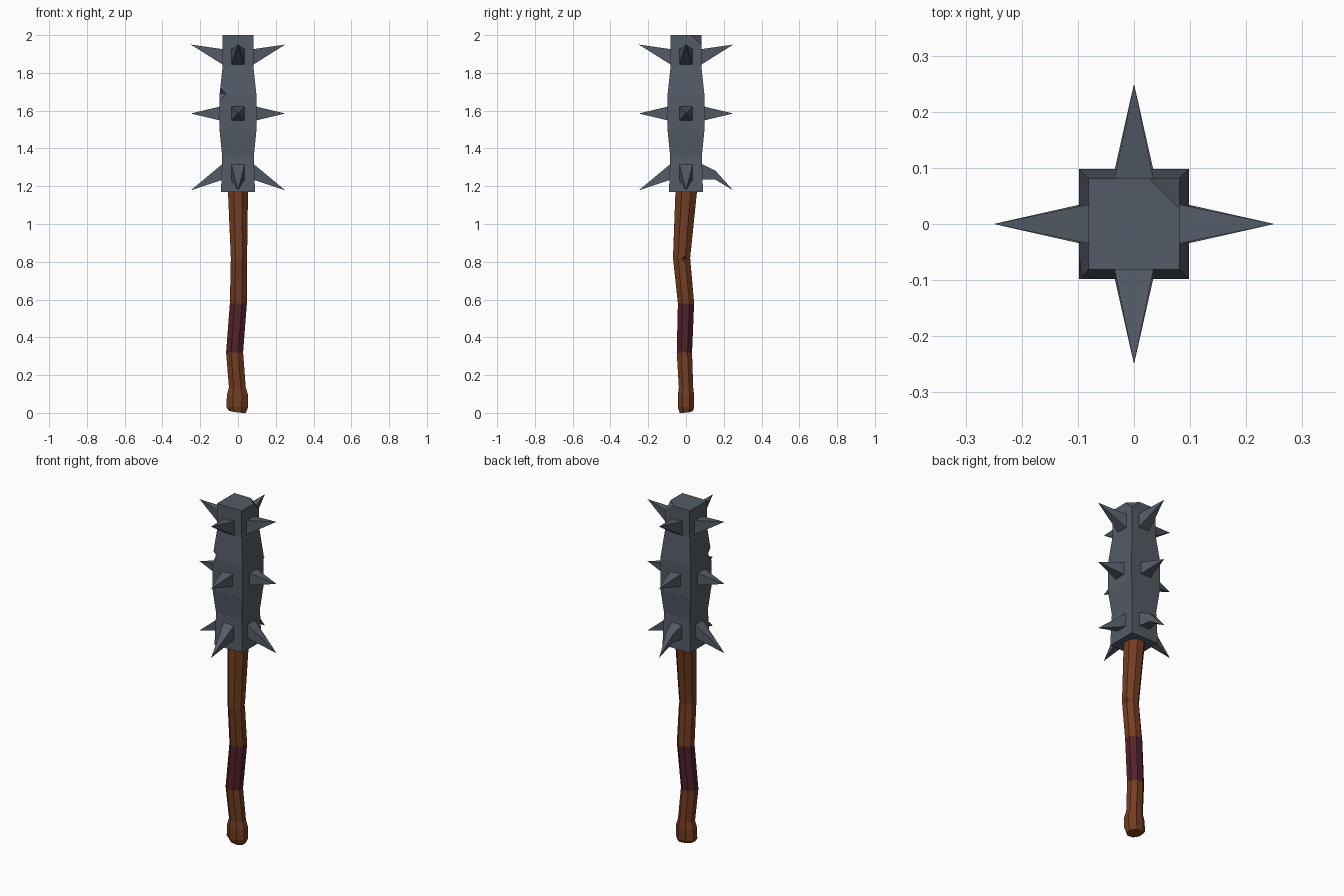
import bpy, bmesh, math
from mathutils import Vector

if "Cube" in bpy.data.objects:
    bpy.data.objects.remove(bpy.data.objects["Cube"])


def material(name, rgb):
    m = bpy.data.materials.new(name)
    m.diffuse_color = (*rgb, 1)
    m.use_nodes = True
    m.node_tree.nodes["Principled BSDF"].inputs["Base Color"].default_value = m.diffuse_color
    return m


WOOD = material("brown wood", (0.175, 0.047, 0.015))
WRAP = material("burgundy wrap", (0.085, 0.016, 0.022))
IRON = material("dark iron", (0.088, 0.105, 0.132))


def finish(bm, name, *mats):
    bmesh.ops.recalc_face_normals(bm, faces=bm.faces[:])
    me = bpy.data.meshes.new(name)
    bm.to_mesh(me)
    bm.free()
    for m in mats:
        me.materials.append(m)
    ob = bpy.data.objects.new(name, me)
    bpy.context.collection.objects.link(ob)
    return ob


def loft(rings):
    """Skin a list of closed rings (lists of points) and cap both ends."""
    bm = bmesh.new()
    loops = [[bm.verts.new(p) for p in r] for r in rings]
    for a, b in zip(loops, loops[1:]):
        n = len(a)
        for i in range(n):
            bm.faces.new((a[i], a[(i + 1) % n], b[(i + 1) % n], b[i]))
    bm.faces.new(loops[0])
    bm.faces.new(loops[-1])
    return bm


def chip(target, centre, size, mat):
    """Cut an octahedral nick out of a part."""
    bm = bmesh.new()
    c, s = Vector(centre), Vector(size)
    for axis in range(3):
        for sign in (-1, 1):
            p = c.copy()
            p[axis] += sign * s[axis]
            bm.verts.new(p)
    bmesh.ops.convex_hull(bm, input=bm.verts[:])
    cutter = finish(bm, target.name + "_nick_cutter", mat)
    cutter.hide_render = True
    cutter.hide_set(True)
    mod = target.modifiers.new("nick", "BOOLEAN")
    mod.operation, mod.solver, mod.object = "DIFFERENCE", "EXACT", cutter


# Crooked octagonal shaft: z, x min, x max, y min, y max
sections = [(0.010, -0.048, 0.042, -0.034, 0.036),
            (0.030, -0.061, 0.053, -0.043, 0.043),
            (0.095, -0.059, 0.053, -0.043, 0.043),
            (0.135, -0.048, 0.041, -0.038, 0.038),
            (0.32, -0.063, 0.027, -0.049, 0.032),
            (0.58, -0.043, 0.047, -0.043, 0.043),
            (0.82, -0.038, 0.048, -0.069, 0.022),
            (1.17, -0.053, 0.053, -0.056, 0.058),
            (1.20, -0.053, 0.053, -0.056, 0.058)]
rings = []
for z, x0, x1, y0, y1 in sections:
    ring = []
    for i in range(8):
        a = math.pi / 8 + i * math.pi / 4
        k = 0.5 / math.cos(math.pi / 8)
        x = (x0 + x1) / 2 + (x1 - x0) * k * math.cos(a)
        y = (y0 + y1) / 2 + (y1 - y0) * k * math.sin(a)
        # the butt is slightly tilted
        ring.append((x, y, z + (0.12 * (y - x) + 0.004 if z < 0.02 else 0)))
    rings.append(ring)
low = min(p[2] for p in rings[0])
rings[0] = [(x, y, z - low) for x, y, z in rings[0]]
bm = loft(rings)
for f in bm.faces:
    if 0.33 < f.calc_center_median().z < 0.57:
        f.material_index = 1
shaft = finish(bm, "shaft", WOOD, WRAP)
chip(shaft, (0.056, -0.005, 0.815), (0.022, 0.03, 0.025), WOOD)

# Square iron head with a bulging middle
profile = [(1.17, 0.09), (1.36, 0.084), (1.50, 0.098), (1.68, 0.098),
           (1.84, 0.081), (2.0, 0.081)]
bm = loft([[(sx * r, sy * r, z) for sx, sy in ((-1, -1), (1, -1), (1, 1), (-1, 1))]
           for z, r in profile])
# broken top corner
a, b, c = Vector((0.027, 0.081, 2)), Vector((0.081, 0.027, 2)), Vector((0.081, 0.081, 1.95))
n = (b - a).cross(c - a)
if n.z < 0:
    n = -n
cut = bmesh.ops.bisect_plane(bm, geom=bm.verts[:] + bm.edges[:] + bm.faces[:],
                             plane_co=a, plane_no=n, clear_outer=True)
bmesh.ops.holes_fill(bm, edges=[e for e in cut["geom_cut"] if isinstance(e, bmesh.types.BMEdge)])
head = finish(bm, "head", IRON)
chip(head, (-0.098, -0.098, 1.69), (0.036, 0.036, 0.042), IRON)

# Three rows of four pyramid spikes: base bottom, base top, base depth, tip height
rows = {"upper": (1.84, 1.925, 0.075, 1.95),
        "middle": (1.547, 1.623, 0.09, 1.585),
        "lower": (1.235, 1.32, 0.08, 1.178)}
for row, (z0, z1, d, tz) in rows.items():
    for i, side in enumerate(("right", "back", "left", "front")):
        t = i * math.pi / 2
        u = Vector((math.cos(t), math.sin(t), 0))
        v = Vector((-math.sin(t), math.cos(t), 0))
        bm = bmesh.new()
        base = [bm.verts.new(u * d + v * s * 0.036 + Vector((0, 0, z)))
                for s, z in ((-1, z0), (1, z0), (1, z1), (-1, z1))]
        bm.faces.new(base)
        if row == "lower" and side == "back":  # one bent spike
            mid = [bm.verts.new(u * 0.155 + v * s * 0.021 + Vector((0, 0, z)))
                   for s, z in ((-1, 1.235), (1, 1.235), (1, 1.283), (-1, 1.283))]
            for k in range(4):
                bm.faces.new((base[k], base[(k + 1) % 4], mid[(k + 1) % 4], mid[k]))
            base = mid
        tip = bm.verts.new(u * 0.25 + Vector((0, 0, tz)))
        for k in range(4):
            bm.faces.new((base[k], base[(k + 1) % 4], tip))
        finish(bm, f"{row}_spike_{side}", IRON)
